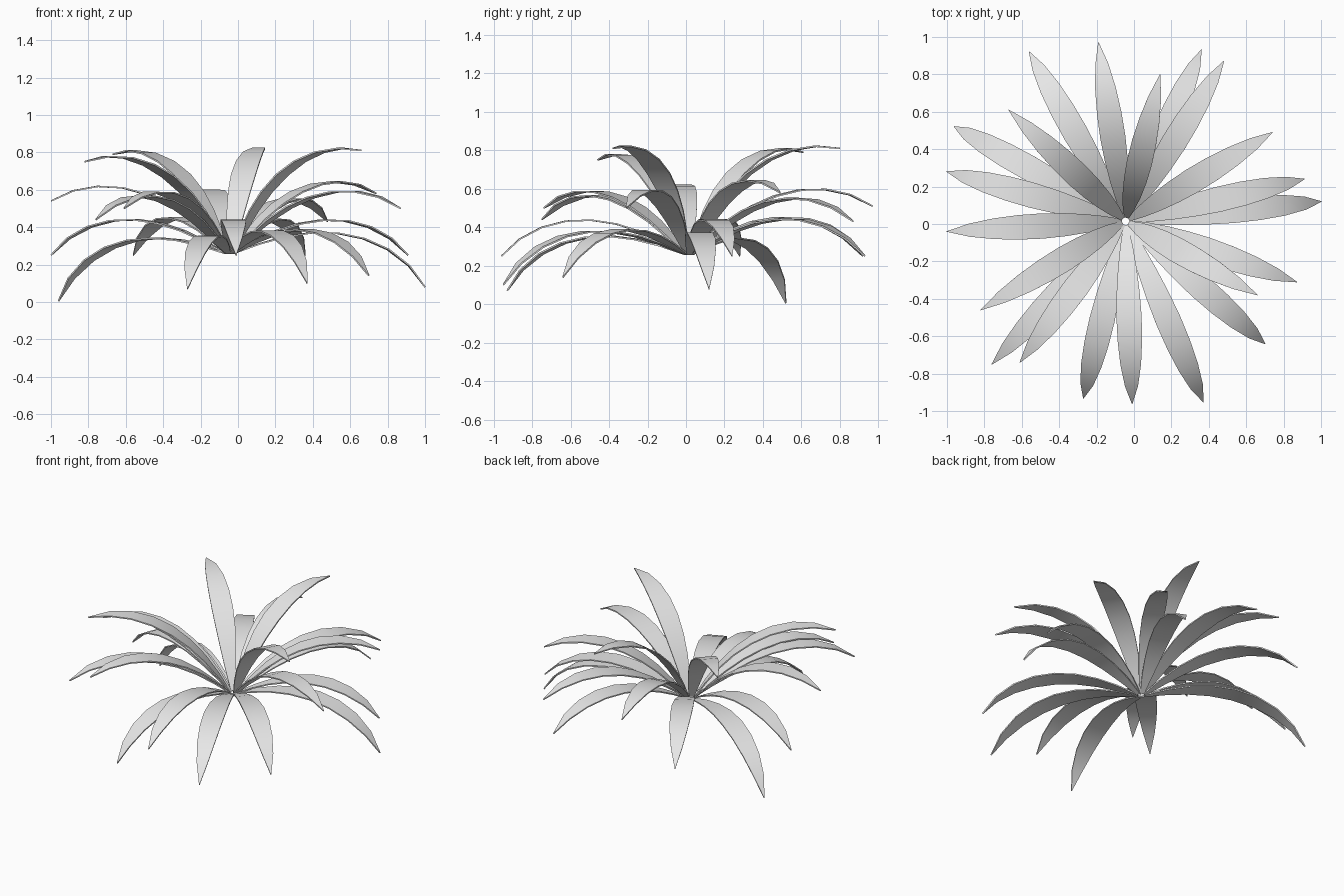
import bpy, bmesh, math
from mathutils import Vector

if "Cube" in bpy.data.objects:
    bpy.data.objects.remove(bpy.data.objects["Cube"])

mat = bpy.data.materials.new("leaf grey")
mat.diffuse_color = (0.8, 0.8, 0.8, 1)
mat.use_nodes = True
mat.node_tree.nodes["Principled BSDF"].inputs["Base Color"].default_value = mat.diffuse_color

CENTRE = Vector((-0.045, 0.015, 0.26))
BASE_RADIUS = 0.022
SEGMENTS = 8
FINE = 10            # integration steps per segment
MAX_WIDTH = 0.135

# leaf tips, read around the plant
TIPS = [
    (-0.56, 0.92, 0.25), (-0.19, 0.97, 0.51), (0.14, 0.80, 0.81),
    (0.36, 0.93, 0.25), (0.48, 0.87, 0.43), (0.74, 0.49, 0.58),
    (0.91, 0.24, 0.25), (1.00, 0.12, 0.08), (0.87, -0.31, 0.50),
    (0.66, -0.38, 0.81), (0.70, -0.64, 0.14), (0.37, -0.95, 0.10),
    (-0.01, -0.96, 0.25), (-0.27, -0.93, 0.07), (-0.61, -0.74, 0.50),
    (-0.76, -0.75, 0.44), (-0.82, -0.46, 0.75), (-1.00, -0.04, 0.54),
    (-1.00, 0.28, 0.25), (-0.96, 0.52, 0.005), (-0.67, 0.61, 0.79),
]
# half-leaf outline along the length
OUTLINE = [0.18, 0.50, 0.74, 0.91, 1.0, 0.97, 0.82, 0.52, 0.02]


def arch(reach, rise):
    """Drooping profile (distance, height) from the origin to (reach, rise)."""
    chord = math.atan2(rise, reach)
    droop = math.radians(81) - 0.12 * chord
    pts, x, z = [(0, 0)], 0, 0
    n = SEGMENTS * FINE
    for i in range(n):
        a = -droop * ((i + 0.5) / n) ** 1.6
        x, z = x + math.cos(a), z + math.sin(a)
        if (i + 1) % FINE == 0:
            pts.append((x, z))
    # turn and scale the curve so its end meets the tip
    turn = chord - math.atan2(z, x)
    k = math.hypot(reach, rise) / math.hypot(x, z)
    c, s = math.cos(turn) * k, math.sin(turn) * k
    return [(px * c - pz * s, px * s + pz * c) for px, pz in pts]


def leaf(index, tip):
    offset = Vector(tip) - CENTRE
    out = Vector((offset.x, offset.y, 0)).normalized()
    side = Vector((-out.y, out.x, 0))
    base = CENTRE + out * BASE_RADIUS
    bm = bmesh.new()
    rows = []
    for (d, h), w in zip(arch(offset.xy.length - BASE_RADIUS, offset.z), OUTLINE):
        p = base + out * d + Vector((0, 0, h))
        rows.append([bm.verts.new(p + side * (k * w * MAX_WIDTH / 2)) for k in (-1, 1)])
    for a, b in zip(rows, rows[1:]):
        bm.faces.new((a[0], b[0], b[1], a[1]))
    mesh = bpy.data.meshes.new("leaf")
    bm.to_mesh(mesh)
    bm.free()
    mesh.materials.append(mat)
    ob = bpy.data.objects.new(f"leaf_{index:02d}", mesh)
    bpy.context.collection.objects.link(ob)
    # thin blade
    sol = ob.modifiers.new("blade", 'SOLIDIFY')
    sol.thickness = 0.008
    sol.offset = 0
    bpy.context.view_layer.objects.active = ob
    ob.select_set(True)
    bpy.ops.object.modifier_apply(modifier=sol.name)
    bpy.ops.object.shade_smooth_by_angle(angle=math.radians(40))
    ob.select_set(False)


for i, t in enumerate(TIPS, 1):
    leaf(i, t)
